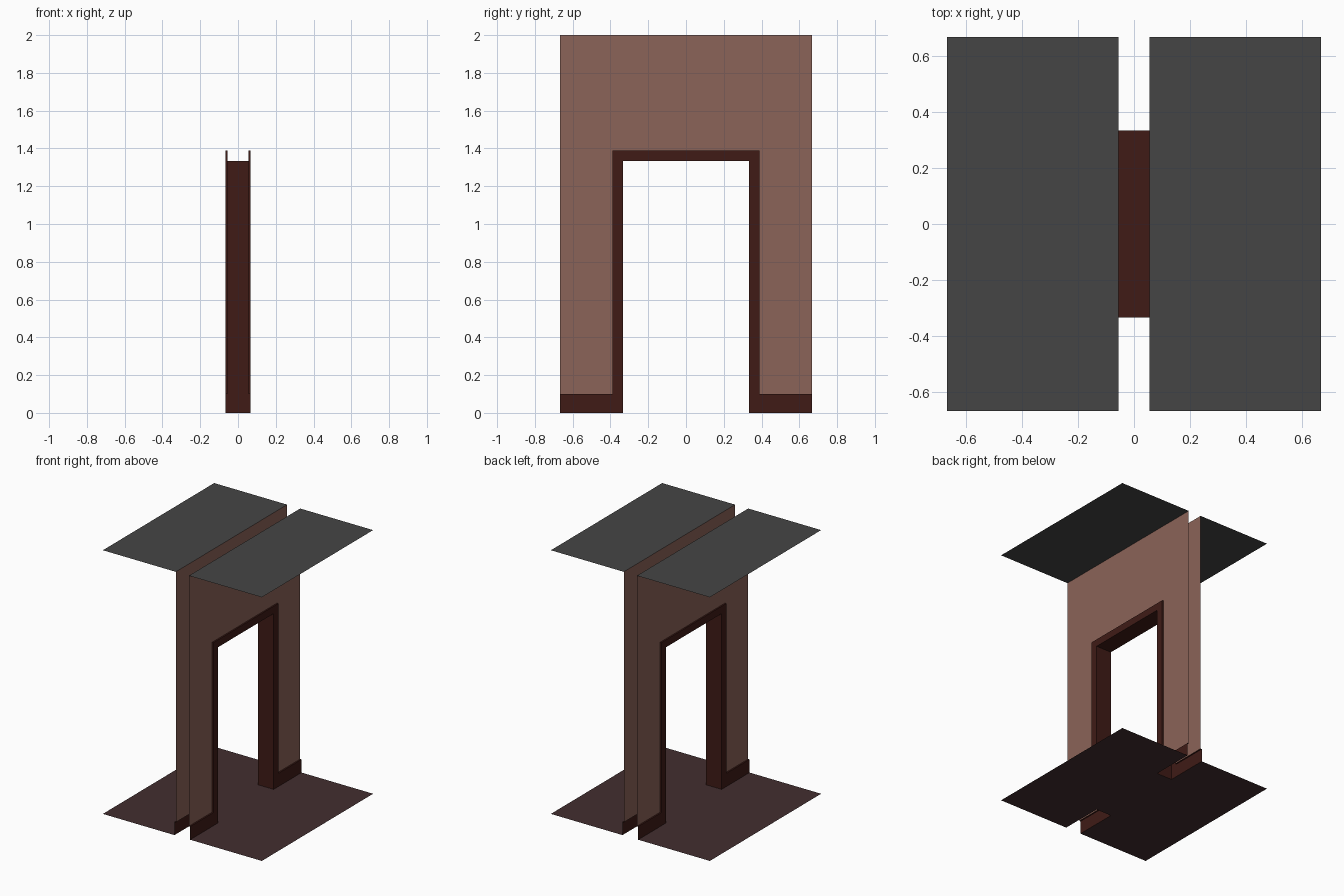
import bpy

if "Cube" in bpy.data.objects:
    bpy.data.objects.remove(bpy.data.objects["Cube"])

W = 0.667           # half size of the room section
WALL_X = 0.055      # wall surface offset from the centre plane
TRIM_X = 0.066      # trim surface offset


def material(name, rgb):
    m = bpy.data.materials.new(name)
    m.diffuse_color = (*rgb, 1)
    m.use_nodes = True
    m.node_tree.nodes["Principled BSDF"].inputs["Base Color"].default_value = m.diffuse_color
    return m


def at_x(path, x):
    return [(x, y, z) for y, z in path]


def strip(a, b):
    """Quads joining two paths of equal length."""
    return [(a[i], a[i + 1], b[i + 1], b[i]) for i in range(len(a) - 1)]


def mirrored_part(name, faces, mat):
    """Make a mesh from the +x half and mirror it across x = 0."""
    ids = {}
    polys = [[ids.setdefault(p, len(ids)) for p in f] for f in faces]
    me = bpy.data.meshes.new(name)
    me.from_pydata(list(ids), [], polys)
    me.materials.append(mat)
    ob = bpy.data.objects.new(name, me)
    bpy.context.collection.objects.link(ob)
    mod = ob.modifiers.new("Mirror", 'MIRROR')
    mod.use_axis[0] = True
    return ob


def symmetric(half):
    """Complete a (y, z) path by reflecting it in y."""
    return half + [(-y, z) for y, z in reversed(half)]


# Profiles in (y, z)
border = symmetric([(W, 0.1), (W, 2.0)])
trim_outer = symmetric([(W, 0.1), (0.389, 0.1), (0.389, 1.389)])
trim_inner = symmetric([(W, 0.0), (0.333, 0.0), (0.333, 1.333)])
opening, jamb = trim_outer[1:-1], trim_inner[1:-1]

# Walls around the doorway
mirrored_part("wall", strip(at_x(border, WALL_X), at_x(opening, WALL_X)),
              material("plaster", (0.26, 0.125, 0.098)))

# Door casing and baseboards, with ledge back to the wall
wood = material("dark_wood", (0.05, 0.011, 0.008))
mirrored_part("door_trim_and_baseboard",
              strip(at_x(trim_outer, TRIM_X), at_x(trim_inner, TRIM_X))
              + strip(at_x(trim_outer, WALL_X), at_x(trim_outer, TRIM_X)), wood)

# Jamb lining through the wall
mirrored_part("door_jamb", strip(at_x(jamb, TRIM_X), at_x(jamb, 0.0)), wood)

# Floor on both sides, joined by the threshold
half = [(W, W), (TRIM_X, W), (TRIM_X, 0.333), (0.0, 0.333)]
outline = [(x, -y, 0.0) for x, y in reversed(half)] + [(x, y, 0.0) for x, y in half]
mirrored_part("floor", [outline], material("floor_boards", (0.055, 0.027, 0.028)))

# Ceiling panels, facing down
mirrored_part("ceiling", [[(WALL_X, -W, 2.0), (WALL_X, W, 2.0), (W, W, 2.0), (W, -W, 2.0)]],
              material("ceiling_grey", (0.06, 0.06, 0.06)))
